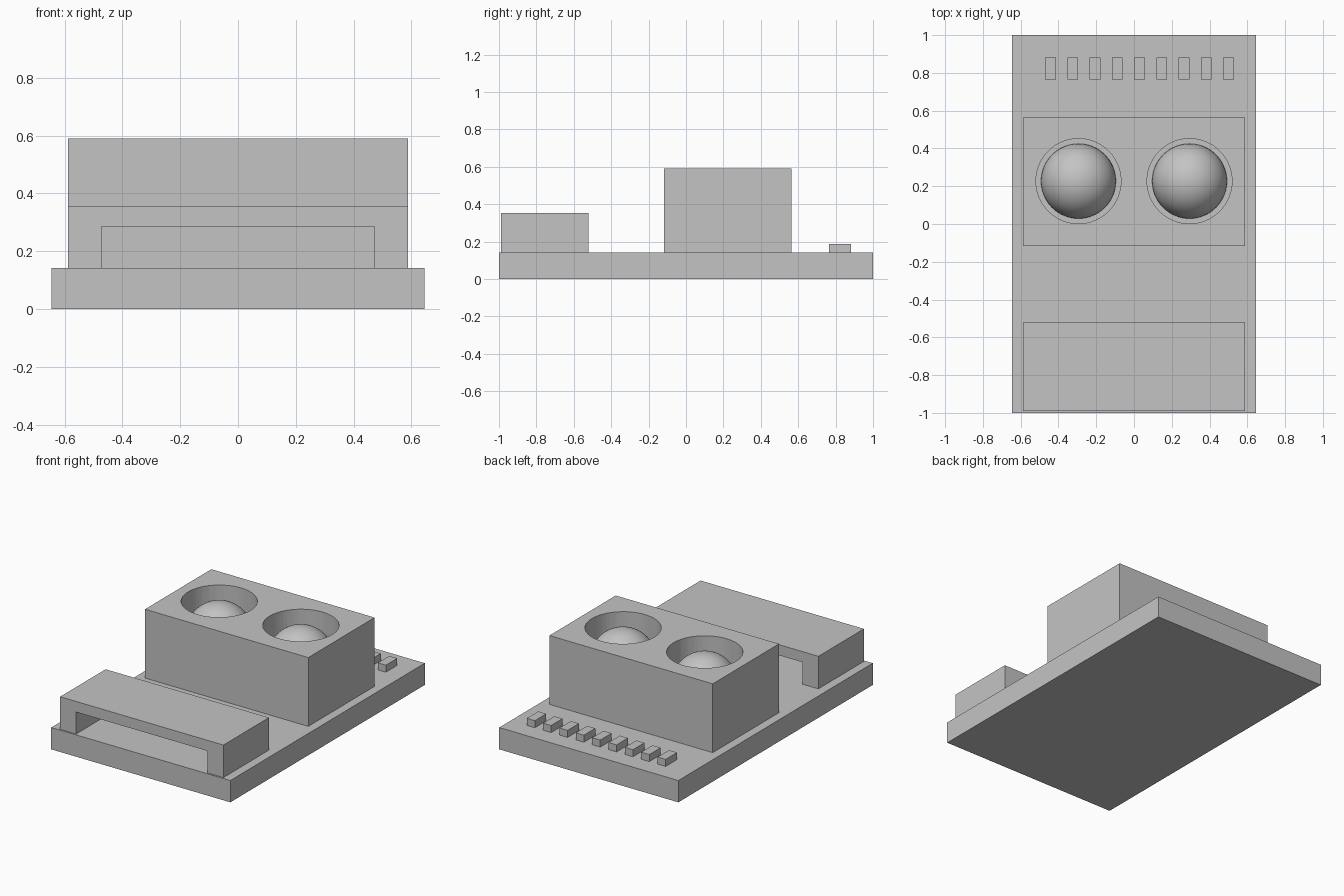
import bpy, bmesh, math
from mathutils import Matrix

if "Cube" in bpy.data.objects:
    bpy.data.objects.remove(bpy.data.objects["Cube"])

grey = bpy.data.materials.new("plain grey")
grey.diffuse_color = (0.55, 0.55, 0.55, 1)
grey.use_nodes = True
grey.node_tree.nodes["Principled BSDF"].inputs["Base Color"].default_value = grey.diffuse_color

BOARD_TOP = 0.142
LENS_X, LENS_Y = 0.294, 0.227
WELL_FLOOR = 0.38


def finish(name, bm):
    bmesh.ops.recalc_face_normals(bm, faces=bm.faces)
    mesh = bpy.data.meshes.new(name)
    bm.to_mesh(mesh)
    bm.free()
    mesh.materials.append(grey)
    obj = bpy.data.objects.new(name, mesh)
    bpy.context.collection.objects.link(obj)
    return obj


def smooth(obj):
    bpy.ops.object.select_all(action='DESELECT')
    obj.select_set(True)
    bpy.context.view_layer.objects.active = obj
    bpy.ops.object.shade_smooth_by_angle(angle=math.radians(30))


def prism(name, profile, y0, y1):
    """Extrude an x-z outline from y0 to y1."""
    bm = bmesh.new()
    face = bm.faces.new([bm.verts.new((x, y0, z)) for x, z in profile])
    out = bmesh.ops.extrude_face_region(bm, geom=[face])["geom"]
    verts = [v for v in out if isinstance(v, bmesh.types.BMVert)]
    bmesh.ops.translate(bm, verts=verts, vec=(0, y1 - y0, 0))
    return finish(name, bm)


def box(name, x0, x1, y0, y1, z0, z1):
    return prism(name, [(x0, z0), (x1, z0), (x1, z1), (x0, z1)], y0, y1)


# Circuit board
box("board", -0.645, 0.645, -1, 1, 0, BOARD_TOP)

# Connector: a bridge open at front and back
right = [(0.473, 0.285), (0.473, BOARD_TOP), (0.588, BOARD_TOP), (0.588, 0.354)]
prism("connector_bridge", right + [(-x, z) for x, z in reversed(right)], -0.99, -0.522)

# Sensor housing with two round wells
housing = box("sensor_housing", -0.588, 0.588, -0.117, 0.565, BOARD_TOP, 0.59)
bm = bmesh.new()
for side in (-1, 1):
    bmesh.ops.create_cone(bm, cap_ends=True, segments=64, radius1=0.225, radius2=0.225,
                          depth=0.4, matrix=Matrix.Translation((side * LENS_X, LENS_Y, WELL_FLOOR + 0.2)))
cutter = finish("well_cutter", bm)
cutter.hide_render = True
cut = housing.modifiers.new("wells", 'BOOLEAN')
cut.operation, cut.solver, cut.object = 'DIFFERENCE', 'EXACT', cutter
smooth(housing)
bpy.ops.object.modifier_apply(modifier=cut.name)
bpy.data.objects.remove(cutter)
smooth(housing)

# Domed lenses sitting on the well floors
for side, label in ((-1, "left"), (1, "right")):
    bm = bmesh.new()
    bmesh.ops.create_uvsphere(bm, u_segments=64, v_segments=32, radius=0.198)
    bmesh.ops.bisect_plane(bm, geom=bm.verts[:] + bm.edges[:] + bm.faces[:], dist=1e-5,
                           plane_co=(0, 0, 0), plane_no=(0, 0, -1), clear_outer=True)
    bmesh.ops.translate(bm, verts=bm.verts, vec=(side * LENS_X, LENS_Y, WELL_FLOOR))
    smooth(finish(label + "_lens", bm))

# Row of solder pins along the back
for i in range(9):
    x = -0.442 + i * 0.1178
    box(f"pin_{i + 1}", x - 0.029, x + 0.029, 0.765, 0.882, BOARD_TOP, 0.188)
